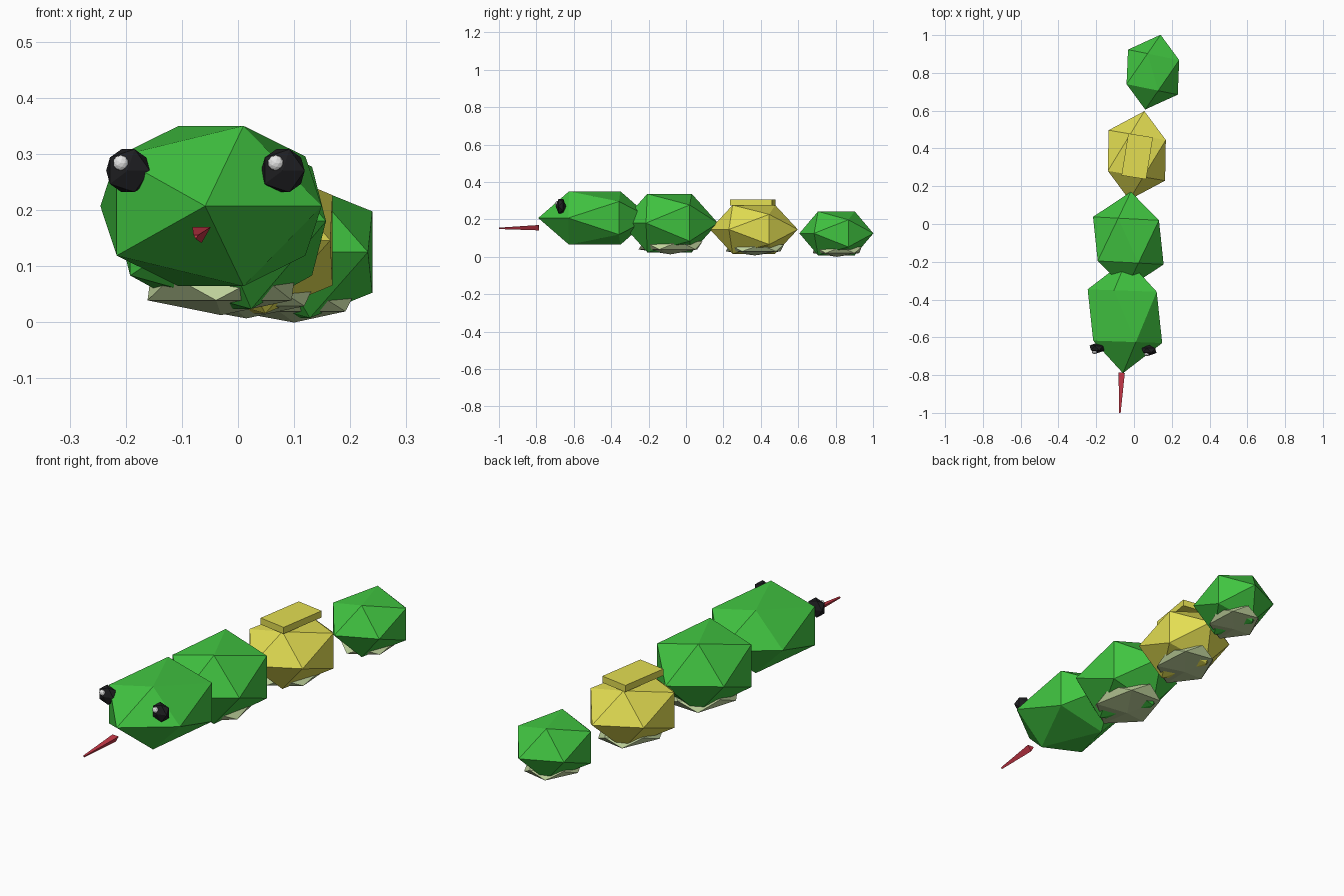
import bpy, bmesh, math
from mathutils import Matrix, Vector

if "Cube" in bpy.data.objects:
    bpy.data.objects.remove(bpy.data.objects["Cube"])


def material(name, rgb):
    m = bpy.data.materials.new(name)
    m.diffuse_color = (*rgb, 1)
    m.use_nodes = True
    m.node_tree.nodes["Principled BSDF"].inputs["Base Color"].default_value = m.diffuse_color
    return m


GREEN = material("leaf_green", (0.052, 0.55, 0.052))
YELLOW = material("mustard_yellow", (0.77, 0.73, 0.085))
PALE = material("pale_belly", (0.52, 0.64, 0.33))
RED = material("tongue_red", (0.58, 0.04, 0.065))
BLACK = material("eye_black", (0.013, 0.013, 0.015))
WHITE = material("eye_glint", (0.85, 0.85, 0.85))


def finish(bm, name, mat):
    me = bpy.data.meshes.new(name)
    bm.to_mesh(me)
    bm.free()
    me.materials.append(mat)
    ob = bpy.data.objects.new(name, me)
    bpy.context.collection.objects.link(ob)
    return ob


def placed(center, size, yaw):
    return (Matrix.Translation(center) @ Matrix.Rotation(math.radians(yaw), 4, 'Z')
            @ Matrix.Diagonal((*size, 1)))


def gem(name, mat, center, radii, yaw=0, detail=1, pole_turn='X'):
    """Faceted ball; turned about X its poles lie along y, about Z they stay upright."""
    bm = bmesh.new()
    bmesh.ops.create_icosphere(bm, subdivisions=detail, radius=1,
                               matrix=placed(center, radii, yaw) @ Matrix.Rotation(math.pi / 2, 4, pole_turn))
    return finish(bm, name, mat)


# Body segments, front to back
gem("head", GREEN, (-0.048, -0.488, 0.207), (0.226, 0.302, 0.168), -2)
segments = [
    ("neck_segment", GREEN, (-0.030, -0.088, 0.180), (0.216, 0.259, 0.184), -3),
    ("middle_segment", YELLOW, (0.015, 0.363, 0.146), (0.190, 0.238, 0.153), -9.7),
    ("tail_segment", GREEN, (0.100, 0.804, 0.125), (0.171, 0.202, 0.138), -11.6),
]
for name, mat, c, r, yaw in segments:
    gem(name, mat, c, r, yaw)
    # Flattened belly pad showing through the underside
    gem(name + "_belly", PALE, (c[0], c[1] + 0.02 * r[1], c[2] - 0.65 * r[2]),
        (0.70 * r[0], 0.74 * r[1], 0.26 * r[2]), yaw, pole_turn='Z')

# Flat slab on the middle segment
bm = bmesh.new()
bmesh.ops.create_cube(bm, size=1, matrix=placed((0.017, 0.358, 0.29), (0.132, 0.225, 0.03), -9.2))
finish(bm, "back_slab", YELLOW)

# Eyes with small glints
for side, x, y in (("left", -0.196, -0.657), ("right", 0.080, -0.669)):
    gem(side + "_eye", BLACK, (x, y, 0.27), (0.044, 0.028, 0.045), -2)
    gem(side + "_eye_glint", WHITE, (x - 0.013, y - 0.021, 0.284), (0.014, 0.010, 0.014), -2, 2)

# Tapered three-sided tongue
start, tip = Vector((-0.065, -0.787, 0.160)), Vector((-0.075, -1.0, 0.153))
axis = tip - start
bm = bmesh.new()
bmesh.ops.create_cone(bm, cap_ends=True, segments=3, radius1=0.019, radius2=0.005, depth=axis.length,
                      matrix=Matrix.Translation((start + tip) / 2) @ axis.to_track_quat('Z', 'Y').to_matrix().to_4x4()
                      @ Matrix.Rotation(math.pi, 4, 'Z'))
finish(bm, "tongue", RED)
